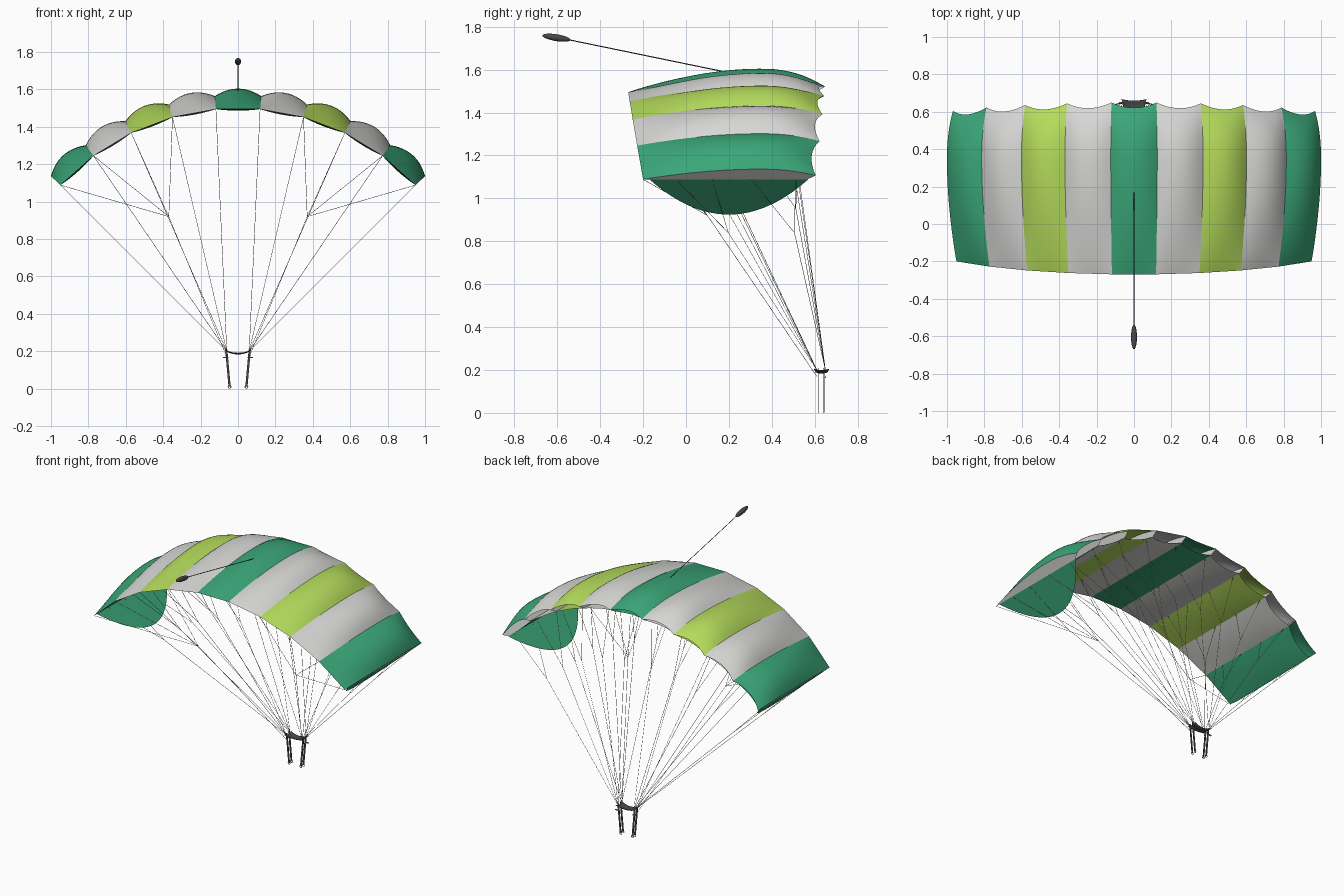
import bpy, math
from mathutils import Vector, Matrix

if "Cube" in bpy.data.objects:
    bpy.data.objects.remove(bpy.data.objects["Cube"])

CELLS, R, CZ = 9, 1.30, 0.20          # cells, line length, arc centre height
STEP = math.radians(10.42)            # angle of one cell
AMAX = STEP * CELLS / 2


def material(name, rgb):
    m = bpy.data.materials.new(name)
    lin = [((c / 255 + 0.055) / 1.055) ** 2.4 for c in rgb]
    m.diffuse_color = (*lin, 1)
    m.use_nodes = True
    m.node_tree.nodes["Principled BSDF"].inputs["Base Color"].default_value = m.diffuse_color
    return m


GREEN = material("green fabric", (58, 166, 120))
LIGHT = material("light grey fabric", (215, 215, 213))
LIME = material("lime fabric", (181, 220, 92))
DARK = material("dark webbing", (72, 72, 74))
TAN = material("line tan", (168, 154, 140))
METAL = material("metal grey", (130, 130, 132))


def make(name, verts, faces, mats, idx=None, smooth=True):
    me = bpy.data.meshes.new(name)
    me.from_pydata(verts, [], faces)
    for m in mats:
        me.materials.append(m)
    for i, p in enumerate(me.polygons):
        p.material_index = idx[i] if idx else 0
        p.use_smooth = smooth
    ob = bpy.data.objects.new(name, me)
    bpy.context.collection.objects.link(ob)
    return ob


def grid_faces(nu, nv, base=0, flip=False):
    out = []
    for i in range(nu):
        for j in range(nv):
            a = base + i * (nv + 1) + j
            f = (a, a + nv + 1, a + nv + 2, a + 1)
            out.append(f[::-1] if flip else f)
    return out


def polar(ang, y, r):
    return Vector((r * math.sin(ang), y, CZ + r * math.cos(ang)))


def height(t):
    """Aerofoil thickness, 0 at the trailing edge, 1 at its peak."""
    if t < 0.68:
        return math.sin(math.pi / 2 * t / 0.68) ** 0.9 if t > 0 else 0
    return 1 - 0.62 * ((t - 0.68) / 0.32) ** 2.2


def rib_point(ang, t, top):
    k = (ang / AMAX) ** 2
    te, le = -0.27 + 0.07 * k, 0.65 - 0.045 * k
    if not top:
        t *= 0.95
    return polar(ang, te + (le - te) * t, R + (0.07 * height(t) if top else 0))


# Top and bottom skins: each cell is a bulged panel between two ribs
def skin(name, top, nu=12, nv=24):
    verts, faces, idx = [], [], []
    for c in range(CELLS):
        a0 = -AMAX + c * STEP
        a1 = a0 + STEP
        out = polar((a0 + a1) / 2, 0, 1) - Vector((0, 0, CZ))
        base = len(verts)
        for i in range(nu + 1):
            s = i / nu
            bulge = 4 * s * (1 - s)
            for j in range(nv + 1):
                t = j / nv
                p = rib_point(a0, t, top).lerp(rib_point(a1, t, top), s)
                p += out * bulge * (0.04 if top else -0.008) * height(t)
                p.y -= 0.028 * bulge * t ** 4       # scalloped nose
                verts.append(p)
        fs = grid_faces(nu, nv, base, not top)
        faces += fs
        idx += [(0, 1, 2, 1)[abs(c - 4) % 4]] * len(fs)
    return make(name, verts, faces, [GREEN, LIGHT, LIME], idx)


skin("canopy_top_skin", True)
skin("canopy_bottom_skin", False)

# Ribs between the cells and at both tips
rib_angles = [-AMAX + i * STEP for i in range(CELLS + 1)]
for n, a in enumerate(rib_angles):
    N = 24
    v = [rib_point(a, j / N, top) for top in (False, True) for j in range(N + 1)]
    make(f"rib_{n + 1}", v, grid_faces(1, N), [LIGHT], smooth=False)

# Stabiliser panels hanging from the tips
for side, a in (("left", -AMAX), ("right", AMAX)):
    N = 24
    v = []
    for d in (0, 0.24):
        for j in range(N + 1):
            t = j / N
            v.append(polar(a, -0.17 + 0.74 * t, R - d * 4 * t * (1 - t)))
    make(f"stabiliser_{side}", v, grid_faces(1, N), [GREEN], smooth=False)


# Thin cords
def cords(name, paths, radius, mat):
    cu = bpy.data.curves.new(name, 'CURVE')
    cu.dimensions = '3D'
    cu.bevel_depth = radius
    cu.bevel_resolution = 0
    for path in paths:
        sp = cu.splines.new('POLY')
        sp.points.add(len(path) - 1)
        for q, p in zip(sp.points, path):
            q.co = (*p, 1)
    cu.materials.append(mat)
    ob = bpy.data.objects.new(name, cu)
    bpy.context.collection.objects.link(ob)
    bpy.ops.object.select_all(action='DESELECT')
    ob.select_set(True)
    bpy.context.view_layer.objects.active = ob
    bpy.ops.object.convert(target='MESH')


# Suspension lines in two cascaded groups per rib, plus the brake fans
front, rear, brake = [], [], []
for a in rib_angles:
    sx = math.copysign(1, a)
    for store, y, ta, tb, w in ((front, 0.65, 0.93, 0.66, 0.3), (rear, 0.61, 0.42, 0.2, 0.5)):
        root = Vector((sx * 0.06, y, 0.2))
        pa, pb = rib_point(a, ta, False), rib_point(a, tb, False)
        node = root.lerp(pa.lerp(pb, w), 0.72)
        store += [[root, node, pa], [node, pb]]
for sx in (-1, 1):
    node = Vector((sx * 0.37, 0.1, 0.92))
    brake.append([Vector((sx * 0.06, 0.61, 0.17)), node])
    brake += [[node, rib_point(a, 0, False)] for a in rib_angles if a * sx > STEP]
cords("front_suspension_lines", front, 0.0012, TAN)
cords("rear_suspension_lines", rear, 0.0012, TAN)
cords("brake_lines", brake, 0.0012, TAN)

# Slider: sagging sheet with concave edges
verts = []
for i in range(13):
    u = i / 6 - 1
    for j in range(7):
        w = j / 3 - 1
        verts.append((u * (0.066 - 0.008 * (1 - w * w)),
                      0.632 + w * (0.035 - 0.008 * (1 - u * u)),
                      0.206 - 0.014 * (1 - u * u) - 0.006 * (1 - w * w)))
slider = make("slider", verts, grid_faces(12, 6), [DARK])
slider.modifiers.new("thickness", 'SOLIDIFY').thickness = 0.003


def box(name, a, b, wx, wy, mat):
    """Straight strap from a to b."""
    v = [(p[0] + dx * wx / 2, p[1] + dy * wy / 2, p[2]) for p in (a, b)
         for dx, dy in ((-1, -1), (1, -1), (1, 1), (-1, 1))]
    f = [(3, 2, 1, 0), (4, 5, 6, 7)] + [(i, (i + 1) % 4, (i + 1) % 4 + 4, i + 4) for i in range(4)]
    return make(name, v, f, [mat], smooth=False)


# Risers, connector rings and steering toggles
for side, sx in (("left", -1), ("right", 1)):
    for pos, y in (("front", 0.643), ("rear", 0.617)):
        box(f"{pos}_riser_{side}", (sx * 0.045, y, 0.012), (sx * 0.063, y, 0.21), 0.012, 0.003, DARK)
        bpy.ops.mesh.primitive_torus_add(location=(sx * 0.045, y, 0.010), rotation=(math.pi / 2, 0, 0),
                                         major_radius=0.008, minor_radius=0.002,
                                         major_segments=16, minor_segments=6)
        ring = bpy.context.object
        ring.name = f"{pos}_ring_{side}"
        ring.data.materials.append(METAL)
    box(f"toggle_{side}", (sx * 0.065, 0.650, 0.163), (sx * 0.065, 0.650, 0.170), 0.028, 0.006, TAN)

# Pilot chute and its bridle
bpy.ops.mesh.primitive_uv_sphere_add(segments=24, ring_count=12, radius=1)
pilot = bpy.context.object
pilot.name = "pilot_chute"
pilot.data.transform(Matrix.Translation((0, -0.604, 1.749)) @ Matrix.Rotation(-0.16, 4, 'X')
                     @ Matrix.Diagonal((0.016, 0.066, 0.016, 1)))
pilot.data.materials.append(DARK)
bpy.ops.object.shade_smooth()
cords("bridle", [[(0, -0.545, 1.739), (0, 0.17, 1.592)]], 0.0025, DARK)
